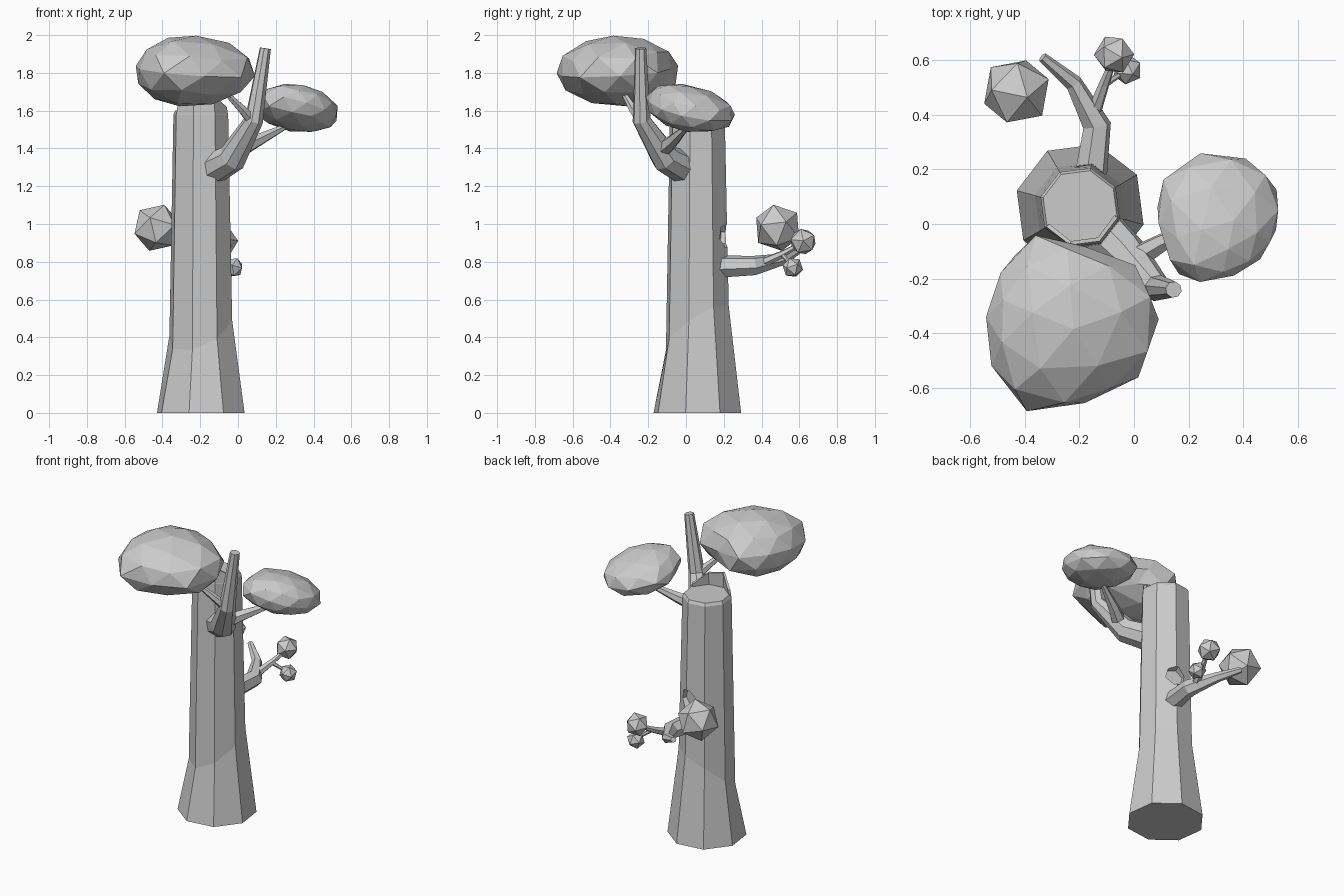
import bpy, bmesh, math
from mathutils import Vector, Matrix, Euler

if "Cube" in bpy.data.objects:
    bpy.data.objects.remove(bpy.data.objects["Cube"])

grey = bpy.data.materials.new("plain_grey")
grey.use_nodes = True
grey.diffuse_color = (0.6, 0.6, 0.6, 1)
grey.node_tree.nodes["Principled BSDF"].inputs["Base Color"].default_value = grey.diffuse_color


def finish(name, bm):
    bmesh.ops.recalc_face_normals(bm, faces=bm.faces)
    mesh = bpy.data.meshes.new(name)
    bm.to_mesh(mesh)
    bm.free()
    mesh.materials.append(grey)
    obj = bpy.data.objects.new(name, mesh)
    bpy.context.collection.objects.link(obj)
    return obj


def loft(name, rings):
    """Skin a list of equal-sized point rings and cap both ends."""
    bm = bmesh.new()
    loops = [[bm.verts.new(p) for p in ring] for ring in rings]
    n = len(loops[0])
    for low, high in zip(loops, loops[1:]):
        for i in range(n):
            j = (i + 1) % n
            bm.faces.new((low[i], low[j], high[j], high[i]))
    bm.faces.new(loops[0][::-1])
    bm.faces.new(loops[-1])
    return finish(name, bm)


def limb(name, path, radii, sides=6):
    """Tapered faceted tube along a path, without twist."""
    pts = [Vector(p) for p in path]
    last = len(pts) - 1
    tangents = []
    for i in range(last + 1):
        before = (pts[i] - pts[i - 1]).normalized() if i else Vector()
        after = (pts[i + 1] - pts[i]).normalized() if i < last else Vector()
        tangents.append((before + after).normalized())
    side = tangents[0].orthogonal().normalized()
    rings = []
    for i, (p, t, r) in enumerate(zip(pts, tangents, radii)):
        if i:
            side = tangents[i - 1].rotation_difference(t) @ side
        up = t.cross(side)
        angles = [math.tau * k / sides for k in range(sides)]
        rings.append([p + r * (math.cos(a) * side + math.sin(a) * up) for a in angles])
    return loft(name, rings)


def canopy(name, outline, z_low, z_high, tilt=(0, 0), turn=(0, 0, 0)):
    """Faceted blob whose plan follows the outline."""
    cx = sum(p[0] for p in outline) / len(outline)
    cy = sum(p[1] for p in outline) / len(outline)
    polar = sorted((math.atan2(y - cy, x - cx), math.hypot(x - cx, y - cy)) for x, y in outline)
    polar = [(polar[-1][0] - math.tau, polar[-1][1])] + polar + [(polar[0][0] + math.tau, polar[0][1])]

    def reach(angle):
        for (a, ra), (b, rb) in zip(polar, polar[1:]):
            if a <= angle <= b:
                return ra + (rb - ra) * (angle - a) / (b - a)
        return polar[0][1]

    bm = bmesh.new()
    bmesh.ops.create_icosphere(bm, subdivisions=2, radius=1, matrix=Euler(turn).to_matrix().to_4x4())
    for v in bm.verts:
        r = reach(math.atan2(v.co.y, v.co.x))
        x, y = v.co.x * r, v.co.y * r
        z = (z_low + z_high) / 2 + v.co.z * (z_high - z_low) / 2 + tilt[0] * x + tilt[1] * y
        v.co = (cx + x, cy + y, z)
    return finish(name, bm)


def ball(name, centre, radius, turn):
    bm = bmesh.new()
    place = Matrix.Translation(centre) @ Euler(turn).to_matrix().to_4x4()
    bmesh.ops.create_icosphere(bm, subdivisions=1, radius=radius, matrix=place)
    return finish(name, bm)


# Trunk: eight-sided with a flared foot
CX, CY = -0.197, 0.06
ANGLES = [math.radians(30 + 45 * k) for k in range(8)]


def trunk_ring(r, z, lean_x=0, lean_y=0):
    return [(CX + r * math.cos(a), CY + r * math.sin(a),
             z + r * (lean_x * math.cos(a) + lean_y * math.sin(a))) for a in ANGLES]


trunk = loft("trunk", [trunk_ring(0.24, 0), trunk_ring(0.172, 0.45, 0.4, 0.6),
                       trunk_ring(0.15, 1.58), trunk_ring(0.14, 1.6)])

# Knot hole cut into the back edge of the trunk
out = Vector((math.cos(ANGLES[1]), math.sin(ANGLES[1]), 0))
hole_centre = Vector((CX, CY, 0.94))
cutter = limb("hole_cutter", [hole_centre + out * 0.115, hole_centre + out * 0.3], [0.06, 0.09])
cut = trunk.modifiers.new("knot_hole", 'BOOLEAN')
cut.object = cutter
cut.solver = 'EXACT'
bpy.context.view_layer.objects.active = trunk
bpy.ops.object.modifier_apply(modifier=cut.name)
bpy.data.objects.remove(cutter)

# Splintered rim standing up at the front of the trunk top
bm = bmesh.new()
rows = []
for a, rise in zip(ANGLES[4:], (0.03, 0.1, 0.08, 0.02)):
    x, y = math.cos(a), math.sin(a)
    rows.append([bm.verts.new((CX + r * x, CY + r * y, z)) for r, z in ((0.149, 1.58), (0.142, 1.6 + rise))])
for (a, b), (c, d) in zip(rows, rows[1:]):
    bm.faces.new((a, c, d, b))
splinter = finish("splintered_rim", bm)
shell = splinter.modifiers.new("thickness", 'SOLIDIFY')
shell.thickness = 0.015

# Front branch with its two twigs
limb("front_branch", [(-0.16, 0.02, 1.28), (-0.03, -0.11, 1.35), (0.085, -0.235, 1.55), (0.145, -0.24, 1.93)],
     [0.09, 0.078, 0.05, 0.03], 8)
limb("side_twig", [(-0.02, -0.14, 1.38), (0.1, -0.07, 1.44), (0.26, 0.01, 1.52)], [0.05, 0.035, 0.014])
limb("canopy_twig", [(0.08, -0.23, 1.54), (0.02, -0.28, 1.61), (-0.08, -0.34, 1.71)], [0.032, 0.024, 0.012])

# Leaf canopies
canopy("large_canopy", [(-0.385, -0.69), (-0.12, -0.62), (0.04, -0.55), (0.047, -0.18), (-0.15, -0.11),
                        (-0.32, -0.02), (-0.48, -0.16), (-0.535, -0.3), (-0.535, -0.46)],
       1.62, 2.0, turn=(0.15, 0.1, 0.3))
canopy("small_canopy", [(0.295, 0.27), (0.535, 0.11), (0.52, -0.03), (0.47, -0.12), (0.36, -0.19),
                        (0.16, -0.19), (0.11, -0.05), (0.08, 0.12)],
       1.49, 1.74, tilt=(-0.1, -0.15), turn=(0.1, 0.2, 0.9))

# Back branch curling to the right, with its twigs
limb("back_branch", [(-0.16, 0.16, 0.775), (-0.135, 0.36, 0.78), (-0.22, 0.515, 0.815), (-0.335, 0.61, 0.87)],
     [0.062, 0.053, 0.032, 0.018])
limb("back_twig", [(-0.15, 0.4, 0.79), (-0.11, 0.51, 0.84), (-0.075, 0.6, 0.89)], [0.028, 0.02, 0.012])
limb("back_twig_fork", [(-0.11, 0.51, 0.84), (-0.03, 0.56, 0.78)], [0.014, 0.008])

# Leaf balls on the back branch
ball("right_leaf_ball", (-0.43, 0.485, 0.98), 0.13, (0.3, 0.2, 0.5))
ball("upper_leaf_ball", (-0.073, 0.62, 0.907), 0.074, (0.2, 0.4, 0.1))
ball("lower_leaf_ball", (-0.025, 0.565, 0.77), 0.056, (0.5, 0.1, 0.7))
